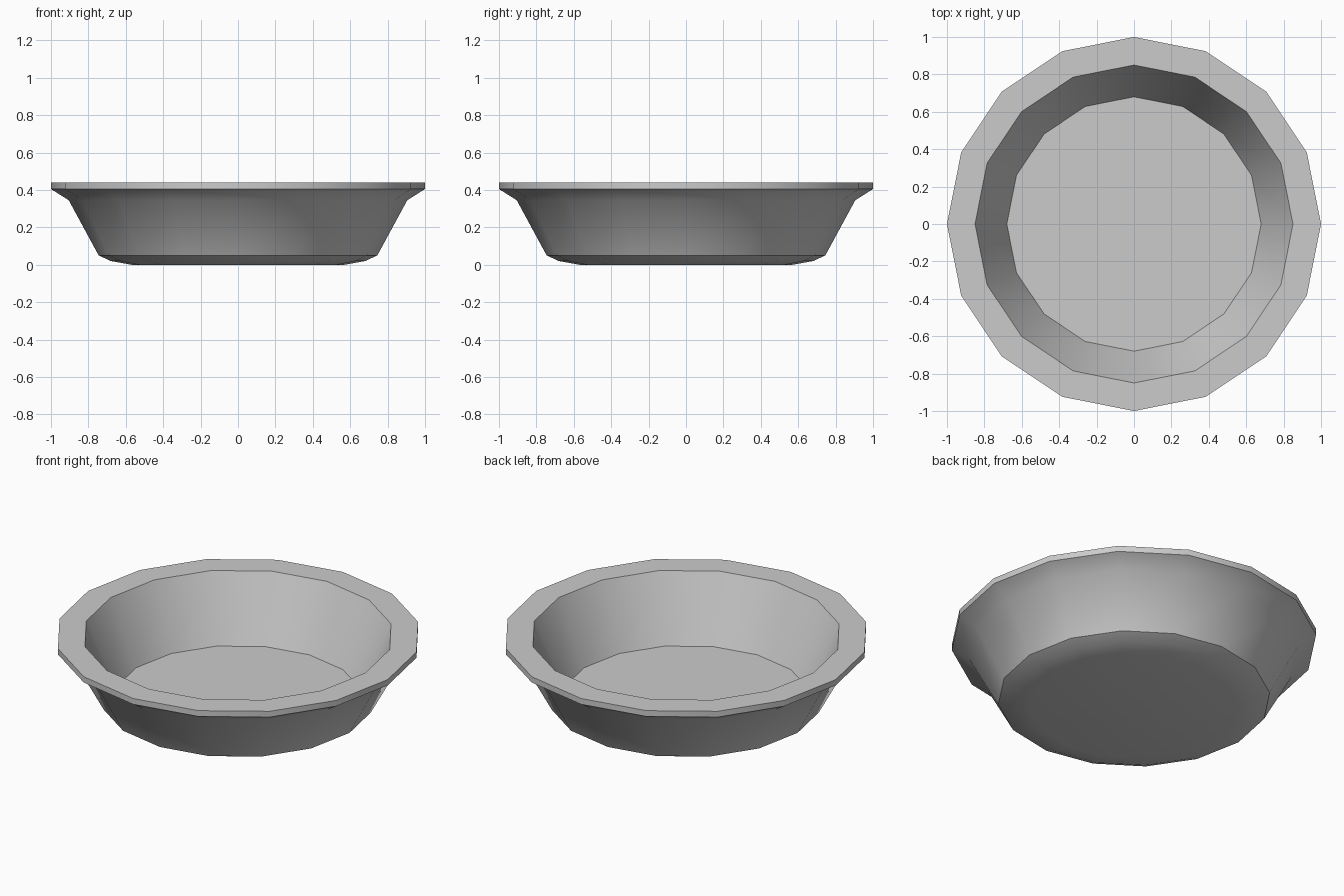
import bpy, bmesh, math

if "Cube" in bpy.data.objects:
    bpy.data.objects.remove(bpy.data.objects["Cube"])

SIDES = 16

# Cross-section (radius, height): underside, outer wall, rim, inner wall, floor
PROFILE = [(0.57, 0.0), (0.68, 0.02), (0.745, 0.05), (0.905, 0.345),
           (1.0, 0.405), (1.0, 0.44), (0.85, 0.44), (0.68, 0.062)]


def lathe(name, profile, sides):
    bm = bmesh.new()
    rings = []
    for r, z in profile:
        rings.append([bm.verts.new((r * math.cos(2 * math.pi * i / sides),
                                    r * math.sin(2 * math.pi * i / sides), z))
                      for i in range(sides)])
    for lower, upper in zip(rings, rings[1:]):
        for i in range(sides):
            j = (i + 1) % sides
            bm.faces.new((lower[i], lower[j], upper[j], upper[i]))
    # Flat base and flat inside floor
    bm.faces.new(rings[0][::-1])
    bm.faces.new(rings[-1])
    bmesh.ops.recalc_face_normals(bm, faces=bm.faces)
    mesh = bpy.data.meshes.new(name)
    bm.to_mesh(mesh)
    bm.free()
    obj = bpy.data.objects.new(name, mesh)
    bpy.context.collection.objects.link(obj)
    return obj


# Bowl
bowl = lathe("bowl", PROFILE, SIDES)
bpy.context.view_layer.objects.active = bowl
bowl.select_set(True)
bpy.ops.object.shade_smooth_by_angle(angle=math.radians(30))
